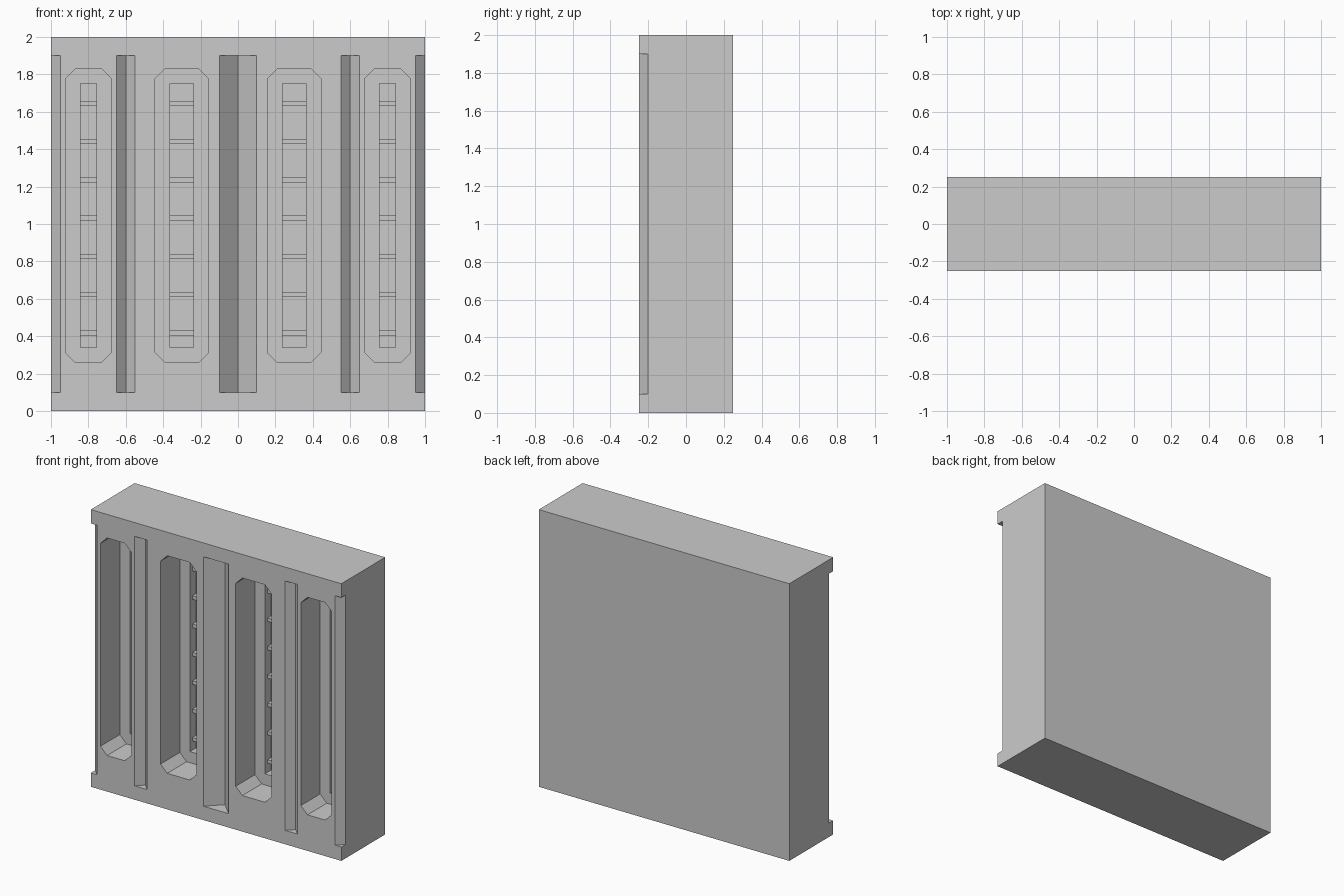
import bpy, bmesh

if "Cube" in bpy.data.objects:
    bpy.data.objects.remove(bpy.data.objects["Cube"])

FRONT = -0.25
POCKET_Y = FRONT + 0.22      # floor of the long pockets
RECESS_Y = POCKET_Y + 0.07   # floor of the inner recess


def prism(name, pts, vec):
    """Extrude a planar outline along vec."""
    bm = bmesh.new()
    face = bm.faces.new([bm.verts.new(p) for p in pts])
    ext = bmesh.ops.extrude_face_region(bm, geom=[face])
    bmesh.ops.translate(bm, vec=vec, verts=[g for g in ext["geom"] if isinstance(g, bmesh.types.BMVert)])
    bmesh.ops.recalc_face_normals(bm, faces=bm.faces)
    mesh = bpy.data.meshes.new(name)
    bm.to_mesh(mesh)
    bm.free()
    obj = bpy.data.objects.new(name, mesh)
    bpy.context.collection.objects.link(obj)
    return obj


def box(name, x0, x1, y0, y1, z0, z1):
    return prism(name, [(x0, y0, z0), (x1, y0, z0), (x1, y0, z1), (x0, y0, z1)], (0, y1 - y0, 0))


def cut(target, cutter):
    mod = target.modifiers.new("cut", "BOOLEAN")
    mod.operation = "DIFFERENCE"
    mod.solver = "EXACT"
    mod.object = cutter
    bpy.context.view_layer.objects.active = target
    bpy.ops.object.modifier_apply(modifier=mod.name)
    bpy.data.objects.remove(cutter)


wall = box("wall_block", -1, 1, FRONT, 0.25, 0, 2)

# V grooves between the panels, half grooves at the outer edges
for x, r in [(-1, 0.05), (-0.6, 0.05), (0, 0.1), (0.6, 0.05), (1, 0.05)]:
    outline = [(x - r, FRONT, 0.1), (x, FRONT - r, 0.1), (x + r, FRONT, 0.1), (x, FRONT + r, 0.1)]
    cut(wall, prism("groove_cutter", outline, (0, 0, 1.8)))

# Long pockets with clipped corners, an inner recess and small rungs
Z0, Z1, C = 0.26, 1.83, 0.053
for x, w in [(-0.8, 0.123), (-0.3, 0.143), (0.3, 0.143), (0.8, 0.123)]:
    y = FRONT - 0.1
    a, b = x - w, x + w
    outline = [(a + C, y, Z0), (b - C, y, Z0), (b, y, Z0 + C), (b, y, Z1 - C),
               (b - C, y, Z1), (a + C, y, Z1), (a, y, Z1 - C), (a, y, Z0 + C)]
    cut(wall, prism("pocket_cutter", outline, (0, POCKET_Y - y, 0)))
    cut(wall, box("recess_cutter", a + 0.08, b - 0.08, POCKET_Y - 0.05, RECESS_Y, Z0 + 0.08, Z1 - 0.08))
    for i in range(7):
        z = 0.418 + i * 0.2045
        box("rung", a + 0.08, b - 0.08, POCKET_Y + 0.03, RECESS_Y, z - 0.013, z + 0.013)
